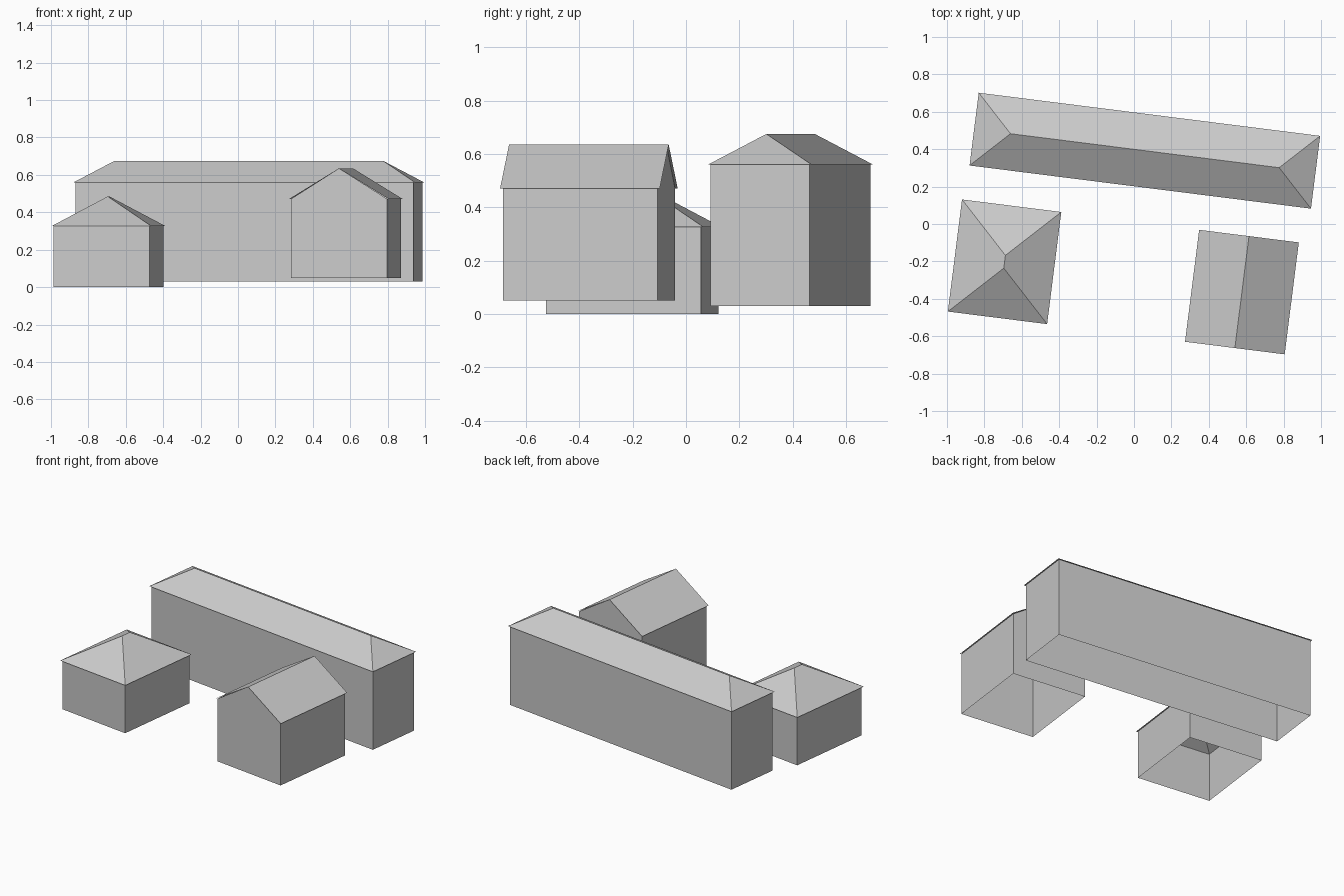
import bpy
from math import radians

if "Cube" in bpy.data.objects:
    bpy.data.objects.remove(bpy.data.objects["Cube"])

ANGLE = radians(-7.2)   # all buildings share one heading
OVERHANG = 0.009


def add_mesh(name, verts, faces, centre):
    mesh = bpy.data.meshes.new(name)
    mesh.from_pydata(verts, [], faces)
    mesh.update()
    obj = bpy.data.objects.new(name, mesh)
    obj.location = (centre[0], centre[1], 0)
    obj.rotation_euler.z = ANGLE
    bpy.context.collection.objects.link(obj)


def rectangle(hx, hy, z):
    return [(-hx, -hy, z), (hx, -hy, z), (hx, hy, z), (-hx, hy, z)]


def hip_house(name, centre, sx, sy, base, eave, ridge):
    # open-bottomed walls
    hx, hy = sx / 2, sy / 2
    wx, wy = hx - OVERHANG, hy - OVERHANG
    walls = rectangle(wx, wy, base) + rectangle(wx, wy, eave)
    sides = [(i, (i + 1) % 4, (i + 1) % 4 + 4, i + 4) for i in range(4)]
    add_mesh(name + "_walls", walls, sides, centre)
    # thin hip roof, ridge along the longer side
    r = abs(hx - hy)
    verts = rectangle(hx, hy, eave)
    if sx > sy:
        verts += [(-r, 0, ridge), (r, 0, ridge)]
        faces = [(0, 1, 5, 4), (1, 2, 5), (2, 3, 4, 5), (3, 0, 4)]
    else:
        verts += [(0, -r, ridge), (0, r, ridge)]
        faces = [(0, 1, 4), (1, 2, 5, 4), (2, 3, 5), (3, 0, 4, 5)]
    add_mesh(name + "_roof", verts, faces, centre)


def gable_house(name, centre, sx, sy, base, eave, ridge):
    # open-bottomed walls with pentagon gable ends
    hx, hy = sx / 2, sy / 2
    wx, wy = hx - OVERHANG, hy - OVERHANG
    walls = rectangle(wx, wy, base) + rectangle(wx, wy, eave)
    walls += [(0, -wy, ridge), (0, wy, ridge)]
    add_mesh(name + "_walls", walls,
             [(0, 1, 5, 8, 4), (1, 2, 6, 5), (2, 3, 7, 9, 6), (3, 0, 4, 7)], centre)
    # thin gable roof
    roof = rectangle(hx, hy, eave) + [(0, -hy, ridge), (0, hy, ridge)]
    add_mesh(name + "_roof", roof, [(1, 2, 5, 4), (3, 0, 4, 5)], centre)


hip_house("long_building", (0.058, 0.392), 1.84, 0.392, 0.03, 0.56, 0.675)
hip_house("square_house", (-0.692, -0.202), 0.535, 0.604, 0.0, 0.327, 0.485)
gable_house("gable_house", (0.577, -0.364), 0.537, 0.603, 0.05, 0.471, 0.635)
